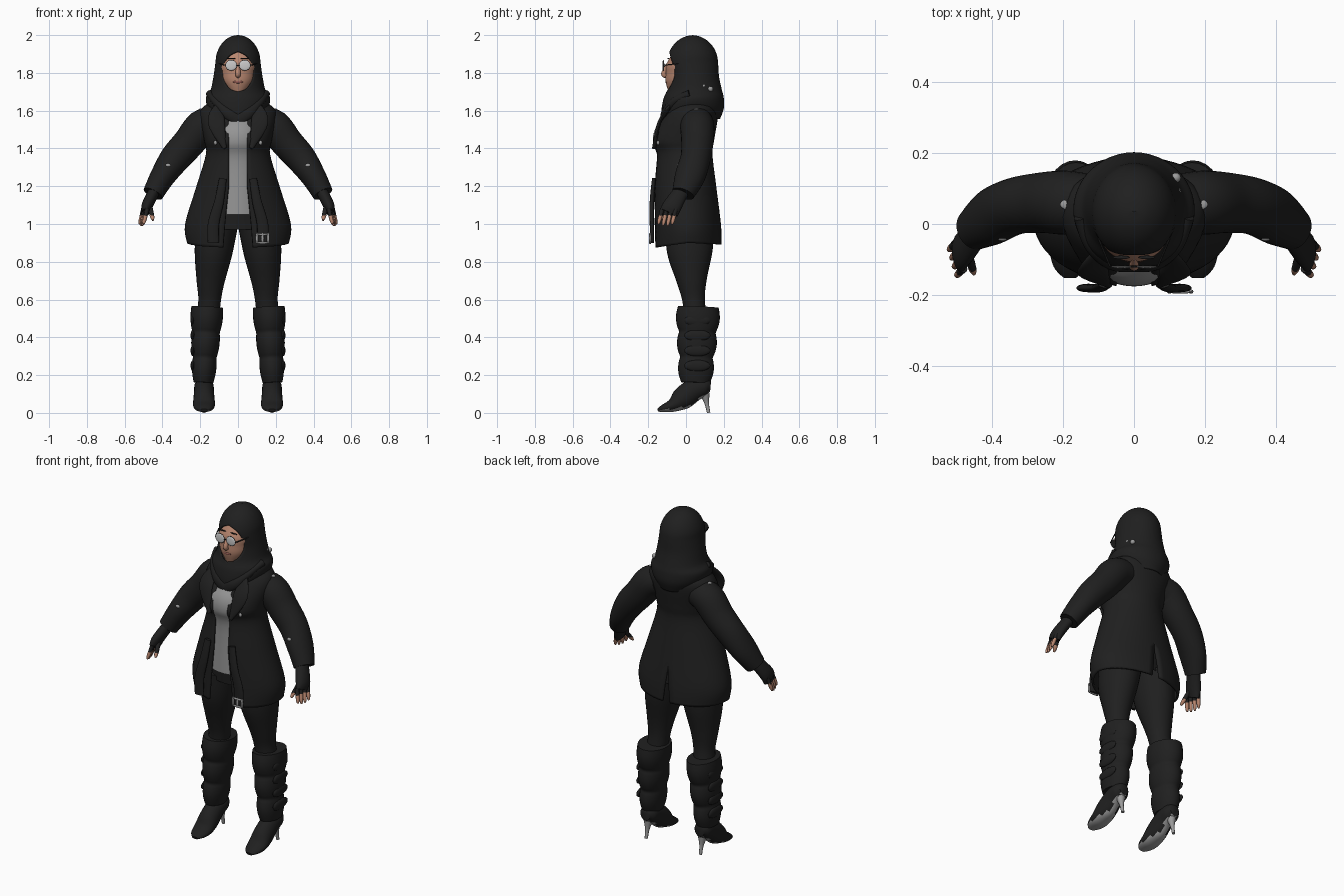
import bpy, bmesh, math
from mathutils import Vector

cube = bpy.data.objects.get("Cube")
if cube:
    bpy.data.objects.remove(cube, do_unlink=True)


def material(name, red, green, blue):
    mat = bpy.data.materials.new(name)
    mat.use_nodes = True
    color = (red, green, blue, 1)
    mat.diffuse_color = color
    shader = mat.node_tree.nodes["Principled BSDF"]
    shader.inputs["Base Color"].default_value = color
    shader.inputs["Roughness"].default_value = 0.8
    return mat


def grey(name, value):
    return material(name, value, value, value)


BLACK = grey("black cloth", .014)
SHIRT = grey("grey shirt", .3)
METAL = grey("grey metal", .33)
LENS = grey("pale lens", .6)
SKIN = material("skin", .48, .24, .16)
LIPS = material("lips", .3, .11, .09)


def smooth_rows(rows, steps=5):
    """Catmull-Rom interpolation of whole rows of numbers."""
    result = []
    last = len(rows) - 1
    for i in range(last):
        before, start, end, after = (rows[min(max(k, 0), last)] for k in range(i - 1, i + 3))
        for step in range(steps):
            t = step / steps
            result.append([q + t / 2 * (r - p + t * (2 * p - 5 * q + 4 * r - s + t * (3 * (q - r) + s - p)))
                           for p, q, r, s in zip(before, start, end, after)])
    return result + [rows[last]]


def finish(name, bm, mats, rule=None, mirror=True, thickness=0):
    bm.normal_update()
    if rule:
        for face in bm.faces:
            face.material_index = int(rule(face))
    mesh = bpy.data.meshes.new(name)
    bm.to_mesh(mesh)
    bm.free()
    for mat in mats:
        mesh.materials.append(mat)
    obj = bpy.data.objects.new(name, mesh)
    bpy.context.collection.objects.link(obj)
    bpy.ops.object.select_all(action="DESELECT")
    obj.select_set(True)
    bpy.context.view_layer.objects.active = obj
    bpy.ops.object.shade_smooth_by_angle(angle=math.radians(50))
    if mirror:
        obj.modifiers.new("Mirror", "MIRROR")
    if thickness:
        obj.modifiers.new("Solidify", "SOLIDIFY").thickness = thickness


def nothing(z):
    return 0


def wrap(name, rows, mats=(BLACK,), rule=None, thickness=0, segments=24,
         front_gap=nothing, back_gap=nothing, drop=nothing):
    """Mirrored body shell, bottom up. Row: z, half width, front y, back y. Drop lowers front and back."""
    bm = bmesh.new()
    grid = []
    for z, width, front, back in smooth_rows(rows):
        start = math.asin(min(front_gap(z) / width, 1))
        end = math.pi - math.asin(min(back_gap(z) / width, 1))
        ring = []
        for j in range(segments + 1):
            a = start + (end - start) * j / segments
            y = (front + back) / 2 - (back - front) / 2 * math.cos(a)
            sag = drop(z) * max(math.cos(a), -math.cos(a) / 3)
            ring.append(bm.verts.new((width * math.sin(a), y, z - sag)))
        grid.append(ring)
    for low, high in zip(grid, grid[1:]):
        for j in range(segments):
            bm.faces.new((low[j], low[j + 1], high[j + 1], high[j]))
    finish(name, bm, mats, rule, thickness=thickness)


def tube(name, rows, mats=(BLACK,), rule=None, ref=(0, 1, 0), mirror=True, segments=20):
    """Loft. Row: x, y, z, radius across, then radius along ref if it differs."""
    bm = bmesh.new()
    rows = smooth_rows([(*row, row[-1])[:5] for row in rows])
    points = [Vector(row[:3]) for row in rows]
    rings = []
    for i, row in enumerate(rows):
        t = (points[min(i + 1, len(rows) - 1)] - points[max(i - 1, 0)]).normalized()
        v = Vector(ref)
        v = (v - t * v.dot(t)).normalized()
        u = v.cross(t)
        turns = [2 * math.pi * j / segments for j in range(segments)]
        rings.append([bm.verts.new(points[i] + u * row[3] * math.cos(a) + v * row[4] * math.sin(a))
                      for a in turns])
    for low, high in zip(rings, rings[1:]):
        for j in range(segments):
            k = (j + 1) % segments
            bm.faces.new((low[j], low[k], high[k], high[j]))
    bm.faces.new(rings[0])
    bm.faces.new(rings[-1])
    bmesh.ops.recalc_face_normals(bm, faces=bm.faces)
    finish(name, bm, mats, rule, mirror)


def ball(name, center, size, mat, mirror=True):
    bm = bmesh.new()
    bmesh.ops.create_uvsphere(bm, u_segments=16, v_segments=10, radius=1)
    bmesh.ops.scale(bm, vec=size, verts=bm.verts)
    bmesh.ops.translate(bm, vec=center, verts=bm.verts)
    finish(name, bm, [mat], mirror=mirror)


# Coat, open in front and vented at the back
wrap("coat", [(.9, .27, -.17, .19), (1, .28, -.17, .185), (1.2, .22, -.17, .16), (1.37, .17, -.16, .14),
              (1.45, .18, -.18, .15), (1.6, .2, -.1, .17), (1.67, .09, -.03, .13)],
     thickness=.012,
     front_gap=lambda z: .05 + max(0, 1.2 - z) / 10,
     back_gap=lambda z: max(0, 1.1 - z) / 8,
     drop=lambda z: max(0, 1 - z) / 4)
tube("lapel", [(.1, -.08, 1.63, .02, .01), (.115, -.14, 1.54, .045, .01), (.07, -.17, 1.4, .01)])
tube("belt_strap", [(.08, -.17, 1.24, .02, .01), (.1, -.18, 1.12, .025, .012),
                    (.13, -.18, 1, .03, .012), (.13, -.18, .9, .03, .01)])

# Shirt with a dark hem, and hips, under the coat
wrap("shirt", [(1.05, .15, -.15, .1), (1.33, .14, -.147, .1), (1.43, .15, -.175, .1), (1.51, .14, -.16, .1),
               (1.58, .1, -.1, .1)],
     (SHIRT, BLACK), lambda face: face.calc_center_median().z < 1.06)
wrap("hips", [(.97, .18, -.11, .13), (1.08, .17, -.12, .13)])

# Hood: draped cowl below, dome above, elliptical face opening
dome = []
for step in range(6):
    a = math.pi / 2 * step / 5
    size = max(math.cos(a), .03)
    dome.append((1.85 + .15 * math.sin(a), .12 * size, .04 - .14 * size, .03 + .14 * size))
wrap("hood", [(1.57, .12, -.12, .18), (1.62, .16, -.13, .2), (1.67, .17, -.12, .2),
              (1.71, .145, -.1, .19), (1.78, .13, -.09, .175)] + dome,
     thickness=.008,
     front_gap=lambda z: .082 * math.sqrt(max(0, 1 - (9.6 * (z - 1.805)) ** 2)),
     drop=lambda z: max(0, 1.7 - z) / 3)
tube("cowl_fold", [(.15, .02, 1.69, .02), (.12, -.06, 1.65, .02), (.06, -.11, 1.59, .03, .02),
                   (0, -.125, 1.55, .03, .01)])

# Face
wrap("face", [(1.69, .04, -.09, .02), (1.75, .08, -.107, .05), (1.8, .09, -.107, .06),
              (1.85, .095, -.102, .06), (1.92, .07, -.06, .05)], (SKIN,))
tube("nose", [(0, -.094, 1.85, .008), (0, -.118, 1.795, .014), (0, -.1, 1.782, .01)],
     (SKIN,), ref=(1, 0, 0), mirror=False)
ball("lips", (0, -.103, 1.752), (.026, .007, .008), LIPS, mirror=False)
ball("eyebrow", (.036, -.094, 1.876), (.024, .005, .003), BLACK)

# Glasses
ball("lens", (.036, -.121, 1.84), (.029, .004, .027), LENS)
ball("lens_rim", (.036, -.118, 1.84), (.031, .003, .029), BLACK)
tube("glasses_arm", [(.067, -.12, 1.84, .003), (.1, -.04, 1.85, .003)], ref=(0, 0, 1), segments=6)
tube("glasses_bridge", [(0, -.12, 1.84, .003), (.01, -.12, 1.84, .003)], segments=6)

# Sleeves, gloves and fingers
tube("sleeve", [(.12, .06, 1.54, .08), (.19, .06, 1.515, .09), (.26, .06, 1.43, .085),
                (.335, .05, 1.345, .08), (.4, .02, 1.25, .066, .08), (.45, -.015, 1.16, .055, .06)],
     segments=28)
tube("glove", [(.44, -.02, 1.18, .03, .04), (.48, -.07, 1.1, .03, .05), (.49, -.09, 1.06, .02, .05)])


def bare_tip(face):
    return face.calc_center_median().z < 1.045


def finger(name, base, tip, radius):
    rows = []
    for t, size in ((0, 1), (.4, .9), (.8, .8), (1, .4)):
        rows.append((*Vector(base).lerp(tip, t), radius * size))
    tube(name, rows, (BLACK, SKIN), bare_tip, segments=10)


for i in range(4):
    x = .48 + .007 * i
    y = -.126 + .024 * i
    finger("finger", (x, y, 1.08), (x + .02, y - .02, 1 - .01 * math.sin(i)), .012)
finger("thumb", (.47, -.07, 1.11), (.45, -.14, 1.02), .014)

# Legs
tube("leg", [(.11, .02, 1, .11, .13), (.13, .02, .85, .1, .12), (.145, .03, .7, .075, .08),
             (.15, .04, .6, .06), (.16, .05, .5, .06)], segments=28)

# Slouched boots: a widening shaft with three rounded folds
shaft = []
for step in range(19):
    t = step / 18
    fold = .013 * abs(math.sin(3 * math.pi * t))
    shaft.append((.183 - .02 * t, .05 + .015 * t, .16 + .4 * t,
                  .052 + .032 * t + fold / 2, .076 + .032 * t + fold))
tube("boot_shaft", shaft, segments=28)
for i in range(4):
    ball("boot_fold", (.238, .06, .25 + .08 * i), (.013, .07, .03), BLACK)
tube("boot_foot", [(.18, .13, .14, .03), (.18, .1, .14, .05), (.18, .04, .12, .06, .052),
                   (.18, -.02, .075, .06, .056), (.18, -.07, .04, .036, .058), (.18, -.12, .024, .02, .046),
                   (.18, -.15, .014, .008, .02)],
     (BLACK, METAL), lambda face: face.normal.z < -.7, ref=(1, 0, 0))
tube("boot_heel", [(.18, .1, .1, .026), (.18, .11, .05, .012), (.18, .12, 0, .009)],
     (METAL,), ref=(1, 0, 0), segments=12)

# Metal trims: strap buckle, sleeve studs, shoulder and chest tabs
for i in (-1, 0, 1):
    ball("buckle_post", (.13 + .03 * i, -.19, .925), (.007, .006, .03), METAL, mirror=False)
for z in (.9, .945):
    ball("buckle_bar", (.13, -.19, z), (.038, .006, .006), METAL, mirror=False)
ball("sleeve_stud", (.37, -.04, 1.31), (.014, .008, .01), METAL)
ball("shoulder_tab", (.19, .055, 1.607), (.017, .014, .005), METAL)
ball("chest_tab", (.12, -.148, 1.43), (.009, .008, .012), METAL)
for y, z in ((.09, 1.73), (.13, 1.715)):
    ball("hood_clip", (.118, y, z), (.014, .014, .014), METAL, mirror=False)
